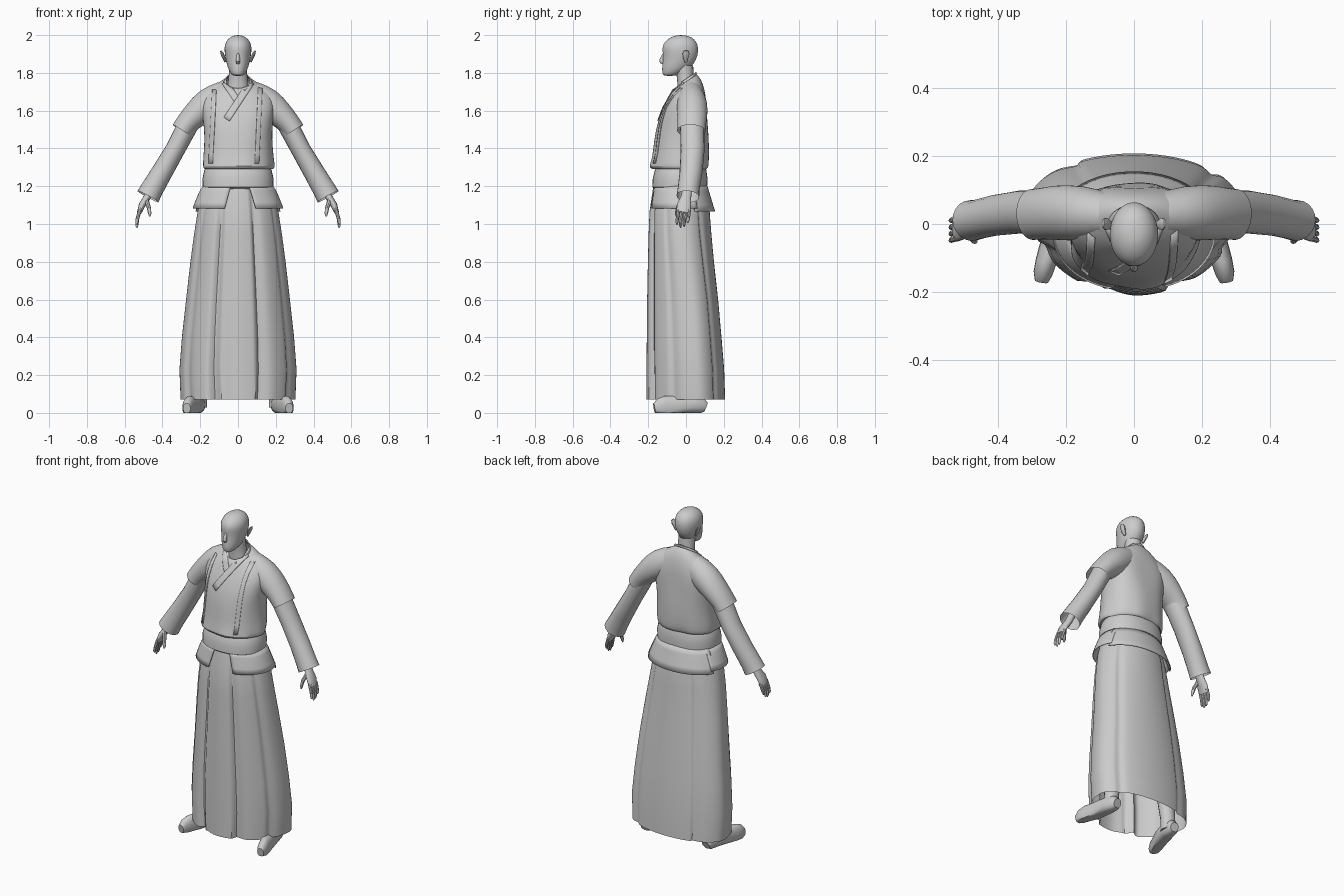
import bpy, bmesh, math
from mathutils import Vector
from mathutils.bvhtree import BVHTree

if "Cube" in bpy.data.objects:
    bpy.data.objects.remove(bpy.data.objects["Cube"])


def build(name, rings, closed=True, caps=False, mirror=False, solid=0, sub=0):
    """Skin a list of equal-length rings into a smooth-shaded object."""
    bm = bmesh.new()
    rows = [[bm.verts.new(p) for p in r] for r in rings]
    n = len(rows[0])
    for a, b in zip(rows, rows[1:]):
        for i in range(n if closed else n - 1):
            j = (i + 1) % n
            bm.faces.new((a[i], a[j], b[j], b[i]))
    if caps:
        bm.faces.new(rows[0][::-1])
        bm.faces.new(rows[-1])
    bmesh.ops.recalc_face_normals(bm, faces=bm.faces)
    me = bpy.data.meshes.new(name)
    bm.to_mesh(me)
    bm.free()
    me.shade_smooth()
    me.set_sharp_from_angle(angle=math.radians(42))
    ob = bpy.data.objects.new(name, me)
    bpy.context.collection.objects.link(ob)
    if mirror:
        ob.modifiers.new("Mirror", 'MIRROR').use_mirror_merge = False
    if solid:
        m = ob.modifiers.new("Solidify", 'SOLIDIFY')
        m.thickness, m.offset = solid, 0
    if sub:
        m = ob.modifiers.new("Subsurf", 'SUBSURF')
        m.levels = m.render_levels = sub
    return ob


def spow(v, e):
    return math.copysign(abs(v) ** e, v)


def hring(z, rx, yf, yb, tilt=0, p=2.0, ym=None, n=32, a0=0, a1=360, fold=None):
    """Horizontal ring, angle 0 at the front; yf/yb are front and back limits."""
    ym = (yf + yb) / 2 if ym is None else ym
    full = a1 - a0 == 360
    out = []
    for i in range(n):
        deg = a0 + (a1 - a0) * i / (n if full else n - 1)
        a = math.radians(deg)
        k = 1 + (fold(deg) if fold else 0)
        c = spow(math.cos(a), 2 / p) * k
        y = ym - c * (ym - yf) if c > 0 else ym - c * (yb - ym)
        out.append(Vector((rx * k * spow(math.sin(a), 2 / p), y, z + tilt * (y - ym))))
    return out


def tube(name, path, side=(0, 1, 0), n=16, p=2.0, **kw):
    """Tube along (x, y, z, half size across, half size along side)."""
    pts = [Vector(q[:3]) for q in path]
    rings = []
    for i, q in enumerate(path):
        t = (pts[min(i + 1, len(pts) - 1)] - pts[max(i - 1, 0)]).normalized()
        u = t.cross(Vector(side)).normalized()
        v = u.cross(t)
        ring = []
        for k in range(n):
            a = 2 * math.pi * k / n
            r = (pts[i] + u * q[3] * spow(math.cos(a), 2 / p)
                 + v * q[4] * spow(math.sin(a), 2 / p))
            r.z = max(r.z, 0)
            ring.append(r)
        rings.append(ring)
    return build(name, rings, **kw)


# Head, nose, ears, neck
build("head", [hring(*r, n=24) for r in [
    (1.784, .022, -.112, -.06), (1.79, .034, -.124, -.04), (1.815, .05, -.128, .01),
    (1.85, .061, -.125, .045), (1.89, .069, -.12, .063), (1.935, .074, -.129, .067),
    (1.968, .064, -.112, .055), (1.99, .042, -.08, .03), (2.0, .016, -.05, -.005)]],
    caps=True, sub=1)
tube("nose", [(0, -.112, 1.91, .006, .007), (0, -.125, 1.88, .012, .01),
              (0, -.132, 1.86, .016, .013), (0, -.118, 1.848, .008, .012)],
     side=(1, 0, 0), n=10, caps=True, sub=1)
tube("ear", [(.066, 0, 1.858, .006, .008), (.073, -.002, 1.875, .008, .013),
             (.083, 0, 1.9, .009, .019), (.091, .003, 1.917, .004, .012)],
     n=10, caps=True, mirror=True)
build("neck", [hring(*r, n=20) for r in [
    (1.62, .07, -.05, .05), (1.74, .054, -.045, .045), (1.79, .049, -.05, .04),
    (1.84, .048, -.06, .038)]])

# Jacket body, bloused over the belt with a wavy hem
def hem(d):
    return .025 * math.sin(math.radians(5 * d + 20)) + .015 * math.sin(math.radians(9 * d))

def slack(d):
    return .35 * hem(d)

def blades(d):
    # hollow between the shoulder blades
    return -.08 * math.exp(-((d - 180) / 25) ** 2)

jacket = [hring(*r, p=q, n=48, fold=f) for r, q, f in [
    ((1.305, .165, -.14, .09), 2.2, None), ((1.286, .183, -.178, .108), 2.2, hem),
    ((1.305, .19, -.195, .118), 2.2, hem), ((1.34, .188, -.178, .122), 2.2, slack),
    ((1.45, .177, -.168, .122, .0), 2.3, slack), ((1.55, .184, -.15, .122, .05), 2.4, blades),
    ((1.63, .198, -.12, .118, .1), 2.4, blades), ((1.69, .18, -.09, .1, .2), 2.2, None),
    ((1.74, .115, -.07, .08, .4), 2.0, None), ((1.757, .064, -.058, .052, .7), 2.0, None)]]
build("jacket_body", jacket, sub=1)
build("collar_back", [hring(z, rx, -.06, .054, tilt=.7, n=24, a0=70, a1=290)
                      for z, rx in [(1.748, .075), (1.76, .066), (1.764, .062)]],
      closed=False, solid=.006)

# Overlapping lapels and vest edges laid on the jacket front
verts = [v for r in jacket for v in r]
N = len(jacket[0])
quads = [(k * N + i, k * N + (i + 1) % N, (k + 1) * N + (i + 1) % N, (k + 1) * N + i)
         for k in range(len(jacket) - 1) for i in range(N)]
bvh = BVHTree.FromPolygons(verts, quads)


def ribbon(name, path, width, lift):
    def put(p):
        hit = bvh.ray_cast(Vector((p.x, -1, p.y)), Vector((0, 1, 0)))[0]
        y = min(hit.y, .01) if hit else .01
        return Vector((p.x, y - lift, p.y))
    rows = []
    for a, b in zip(path, path[1:]):
        a, b = Vector(a), Vector(b)
        t = (b - a).normalized()
        w = Vector((-t.y, t.x)) * width / 2
        for k in range(9):
            m = a.lerp(b, k / 8)
            rows.append([put(m + w * s) for s in (-1, -.5, 0, .5, 1)])
    build(name, rows, closed=False, solid=.004)


ribbon("lapel_under", [(-.07, 1.752), (-.005, 1.655)], .034, .001)
ribbon("lapel_over", [(.07, 1.752), (-.06, 1.555)], .036, .003)
ribbon("vest_edge_left", [(.118, 1.72), (.1, 1.32)], .022, .001)
ribbon("vest_edge_right", [(-.125, 1.71), (-.145, 1.32)], .022, .001)

# Short outer sleeves, long inner sleeves
tube("short_sleeve", [(.07, .025, 1.685, .075, .065), (.155, .032, 1.642, .088, .084),
                      (.23, .034, 1.575, .07, .081), (.272, .03, 1.53, .061, .076),
                      (.297, .028, 1.493, .059, .076)],
     n=20, mirror=True, sub=1)
tube("long_sleeve", [(.25, .032, 1.55, .055, .065), (.335, .035, 1.39, .052, .063),
                     (.405, .026, 1.27, .056, .06), (.455, .014, 1.185, .06, .058),
                     (.477, .01, 1.145, .063, .06)],
     n=20, mirror=True)

# Hands
tube("palm", [(.46, .008, 1.19, .02, .025), (.482, 0, 1.14, .019, .028),
              (.508, -.01, 1.1, .018, .038), (.523, -.016, 1.06, .012, .037)],
     n=14, caps=True, mirror=True)
for i, (y, tip) in enumerate([(-.045, .995), (-.026, .98), (-.007, .985), (.013, 1.005)]):
    tube(f"finger_{i + 1}", [(.518, y + .004, 1.075, .01, .0095), (.531, y, 1.035, .0095, .009),
                             (.536, y - .003, tip + .012, .008, .0075),
                             (.535, y - .003, tip, .003, .003)],
         n=8, caps=True, mirror=True)
tube("thumb", [(.487, -.02, 1.13, .013, .013), (.473, -.042, 1.09, .011, .011),
               (.467, -.05, 1.055, .009, .009), (.467, -.052, 1.04, .003, .003)],
     n=8, caps=True, mirror=True)

# Belt
build("belt", [hring(*r, p=2.2, n=40) for r in [
    (1.185, .175, -.165, .1), (1.195, .187, -.178, .112), (1.24, .188, -.176, .114),
    (1.285, .178, -.165, .108), (1.31, .165, -.15, .1)]])

# Flared jacket tails below the belt: two front flaps and a back flap
def tail(name, a0, a1, top, off, low):
    rows = []
    for k in range(5):
        t = k / 4
        rows.append(hring(1.205 - (1.205 - low) * t, .182 + off + .056 * t ** .8,
                          -.172 - off - .022 * t, .108 + off + .042 * t, p=2.1, n=20,
                          a0=a0 + top * t, a1=a1 - top * t))
    build(name, rows, closed=False, solid=.005)

tail("front_flap_left", 17, 122, 5, 0, 1.083)
tail("front_flap_right", 238, 349, 5, 0, 1.083)
tail("back_flap", 112, 248, 0, .002, 1.066)

# Long pleated skirt, open at the hem
pleats = [(-27, .13), (-14, .04), (22, .1), (-62, .05), (60, .04), (128, .06), (215, .06)]

def skirt_fold(t):
    def f(d):
        s = 0
        for c, depth in pleats:
            e = (d - c + 180) % 360 - 180
            # steep on one side, gentle on the other
            s -= depth * math.exp(-(e / (2.5 if e < 0 else 8)) ** 2)
        return s * t
    return f

build("skirt", [hring(z, rx, yf, yb, ym=ym, n=144, fold=skirt_fold(t))
                for z, rx, yf, yb, ym, t in [
    (1.2, .178, -.165, .1, -.03, .2), (1.07, .213, -.193, .125, -.02, .8),
    (.95, .232, -.198, .134, -.01, .9), (.8, .252, -.202, .148, .01, .9),
    (.6, .275, -.206, .17, .035, .8), (.4, .297, -.208, .188, .05, .8),
    (.23, .31, -.209, .202, .06, .9), (.072, .304, -.21, .207, .065, 1.1)]])

# Feet and ankles
tube("foot", [(.208, .105, .03, .026, .026), (.21, .085, .038, .042, .036),
              (.218, .03, .044, .048, .044), (.236, -.05, .036, .056, .037),
              (.258, -.11, .031, .058, .031), (.267, -.145, .028, .048, .028),
              (.271, -.168, .024, .027, .02)],
     side=(1, 0, 0), n=20, p=2.2, caps=True, mirror=True)
tube("ankle", [(.208, .05, .03, .045, .04), (.205, .05, .1, .042, .04),
               (.19, .04, .3, .055, .05)], n=16, caps=True, mirror=True)
